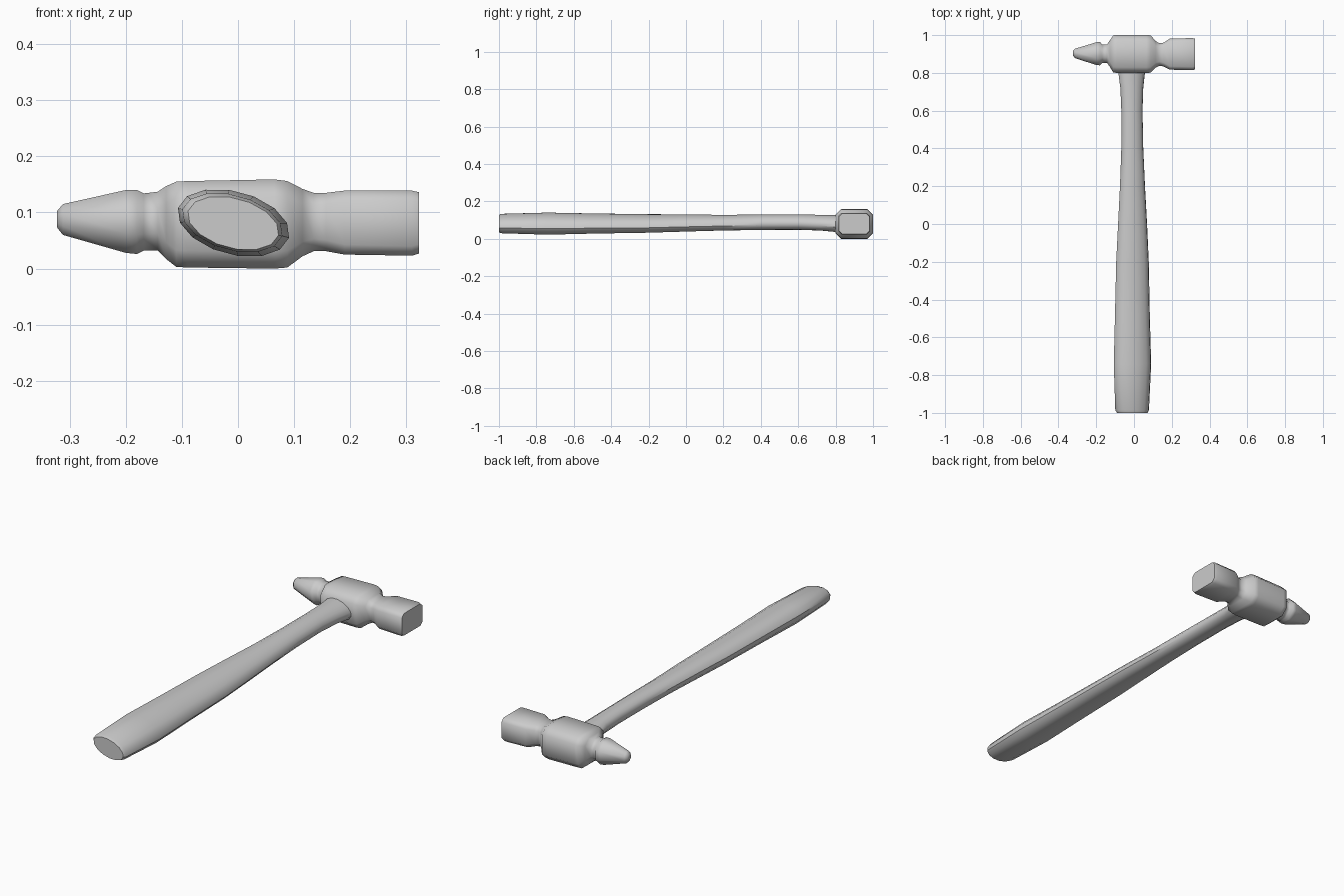
import bpy, bmesh, math
from mathutils import Vector


def loft(name, rings, angle):
    """Skin a list of equal-length point rings and cap both ends."""
    bm = bmesh.new()
    loops = [[bm.verts.new(p) for p in ring] for ring in rings]
    n = len(loops[0])
    for a, b in zip(loops, loops[1:]):
        for i in range(n):
            j = (i + 1) % n
            bm.faces.new((a[i], a[j], b[j], b[i]))
    bm.faces.new(loops[0])
    bm.faces.new(loops[-1])
    bmesh.ops.recalc_face_normals(bm, faces=bm.faces)
    mesh = bpy.data.meshes.new(name)
    bm.to_mesh(mesh)
    bm.free()
    ob = bpy.data.objects.new(name, mesh)
    bpy.context.collection.objects.link(ob)
    bpy.ops.object.select_all(action='DESELECT')
    bpy.context.view_layer.objects.active = ob
    ob.select_set(True)
    bpy.ops.object.shade_smooth_by_angle(angle=math.radians(angle))
    return ob


def oval(y, x0, x1, z0, z1, tilt=-15, n=14):
    """Tilted ellipse that fills the given x and z extents."""
    t = math.radians(tilt)
    raw = []
    hx, hz = (x1 - x0) / 2, (z1 - z0) / 2
    c2, s2 = math.cos(t) ** 2, math.sin(t) ** 2
    a = math.sqrt(max((hx * hx * c2 - hz * hz * s2) / (c2 - s2), 1e-6))
    b = math.sqrt(max((hz * hz * c2 - hx * hx * s2) / (c2 - s2), 1e-6))
    for i in range(n):
        u = 2 * math.pi * i / n
        px, pz = a * math.cos(u), b * math.sin(u)
        raw.append(Vector(((x0 + x1) / 2 + px * math.cos(t) - pz * math.sin(t), y,
                           (z0 + z1) / 2 + px * math.sin(t) + pz * math.cos(t))))
    return raw


def octagon(x, y0, y1, z0, z1, c):
    """Chamfered rectangle in the yz plane; c is the chamfer size."""
    return [(x, y0 + c, z0), (x, y1 - c, z0), (x, y1, z0 + c), (x, y1, z1 - c),
            (x, y1 - c, z1), (x, y0 + c, z1), (x, y0, z1 - c), (x, y0, z0 + c)]


# Handle: swelling grip, slim neck, flare where it meets the head
handle_stations = [
    (-1.0, -0.09, 0.073, 0.034, 0.130), (-0.985, -0.100, 0.080, 0.030, 0.136),
    (-0.74, -0.108, 0.092, 0.022, 0.143), (-0.5, -0.102, 0.085, 0.028, 0.138),
    (-0.2, -0.095, 0.079, 0.033, 0.134), (0.0, -0.085, 0.070, 0.039, 0.133),
    (0.2, -0.075, 0.059, 0.045, 0.130), (0.4, -0.068, 0.050, 0.048, 0.132),
    (0.6, -0.068, 0.046, 0.049, 0.132), (0.72, -0.073, 0.050, 0.045, 0.130),
    (0.81, -0.085, 0.060, 0.036, 0.130), (0.86, -0.085, 0.060, 0.036, 0.130)]
loft("handle", [oval(*s) for s in handle_stations], 40)

# Head: tapered peen, waist, chunky body, waist, square striking end
head_stations = [
    (-0.323, 0.892, 0.918, 0.075, 0.103, 0.008), (-0.312, 0.878, 0.928, 0.061, 0.116, 0.016),
    (-0.20, 0.842, 0.962, 0.029, 0.141, 0.035), (-0.18, 0.840, 0.964, 0.027, 0.141, 0.035),
    (-0.168, 0.853, 0.950, 0.033, 0.135, 0.03), (-0.143, 0.853, 0.950, 0.033, 0.138, 0.03),
    (-0.128, 0.832, 0.972, 0.018, 0.148, 0.03), (-0.11, 0.802, 0.999, 0.004, 0.156, 0.03),
    (-0.09, 0.800, 1.000, 0.003, 0.157, 0.03), (0.065, 0.800, 1.000, 0.001, 0.160, 0.03),
    (0.088, 0.801, 0.999, 0.003, 0.157, 0.03), (0.115, 0.828, 0.968, 0.023, 0.143, 0.026),
    (0.135, 0.838, 0.957, 0.032, 0.136, 0.022), (0.157, 0.834, 0.960, 0.032, 0.136, 0.02),
    (0.19, 0.817, 0.982, 0.026, 0.140, 0.018), (0.31, 0.815, 0.984, 0.024, 0.140, 0.017),
    (0.323, 0.818, 0.981, 0.028, 0.137, 0.017)]
head = loft("hammer_head", [octagon(*s) for s in head_stations], 60)

# Seat everything exactly on the ground
lowest = min(v.co.z for o in bpy.data.objects for v in o.data.vertices)
for o in bpy.data.objects:
    for v in o.data.vertices:
        v.co.z -= lowest
